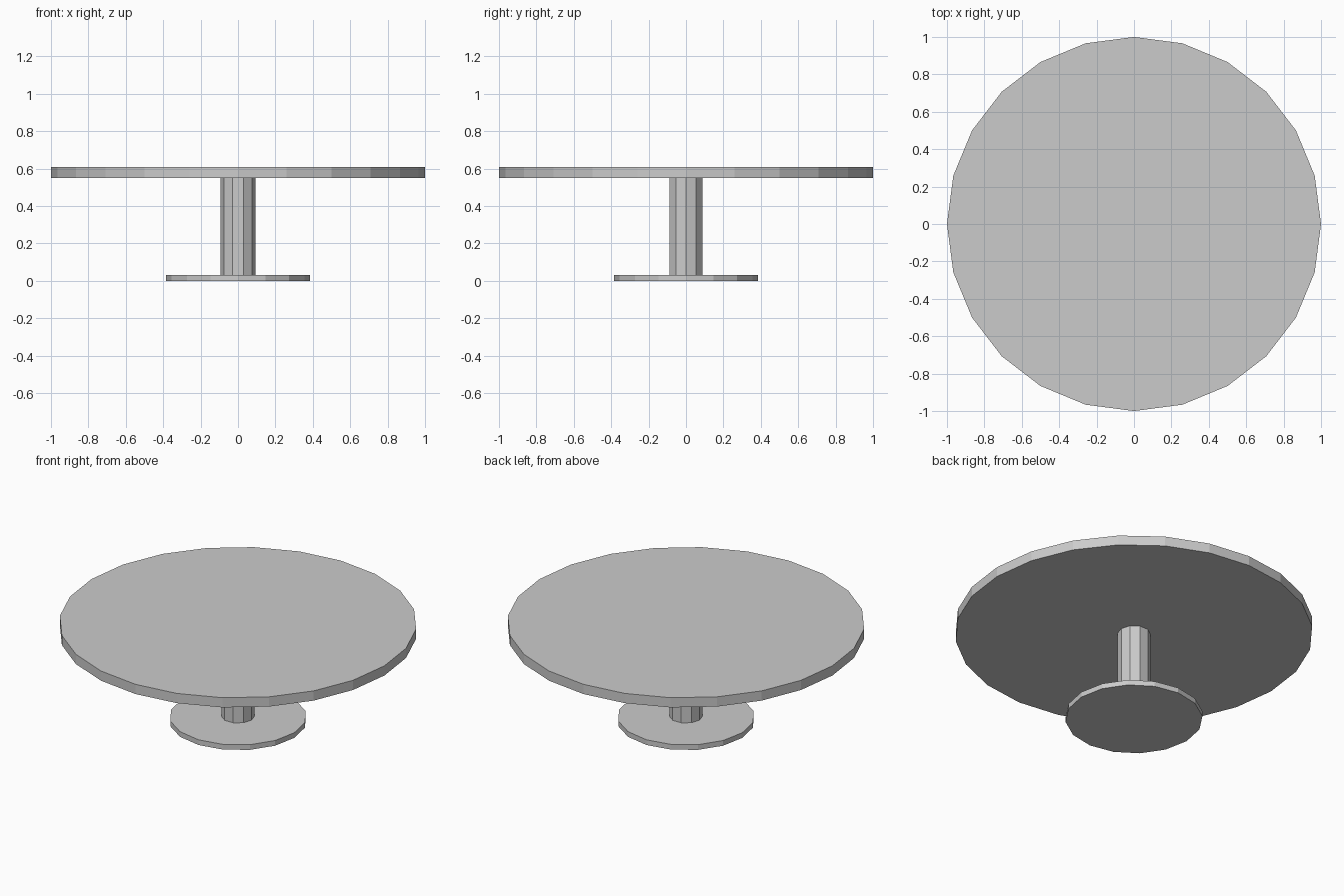
import bpy
from math import radians

if "Cube" in bpy.data.objects:
    bpy.data.objects.remove(bpy.data.objects["Cube"])


def disc(name, radius, z0, z1, sides):
    # flat-faced cylinder with a corner on the x axis
    bpy.ops.mesh.primitive_cylinder_add(
        vertices=sides, radius=radius, depth=z1 - z0,
        location=(0, 0, (z0 + z1) / 2), rotation=(0, 0, radians(90)))
    bpy.context.object.name = name


# round foot, central column and table top
disc("base_plate", 0.384, 0.0, 0.032, 16)
disc("column", 0.093, 0.032, 0.55, 10)
disc("table_top", 1.0, 0.55, 0.61, 24)
